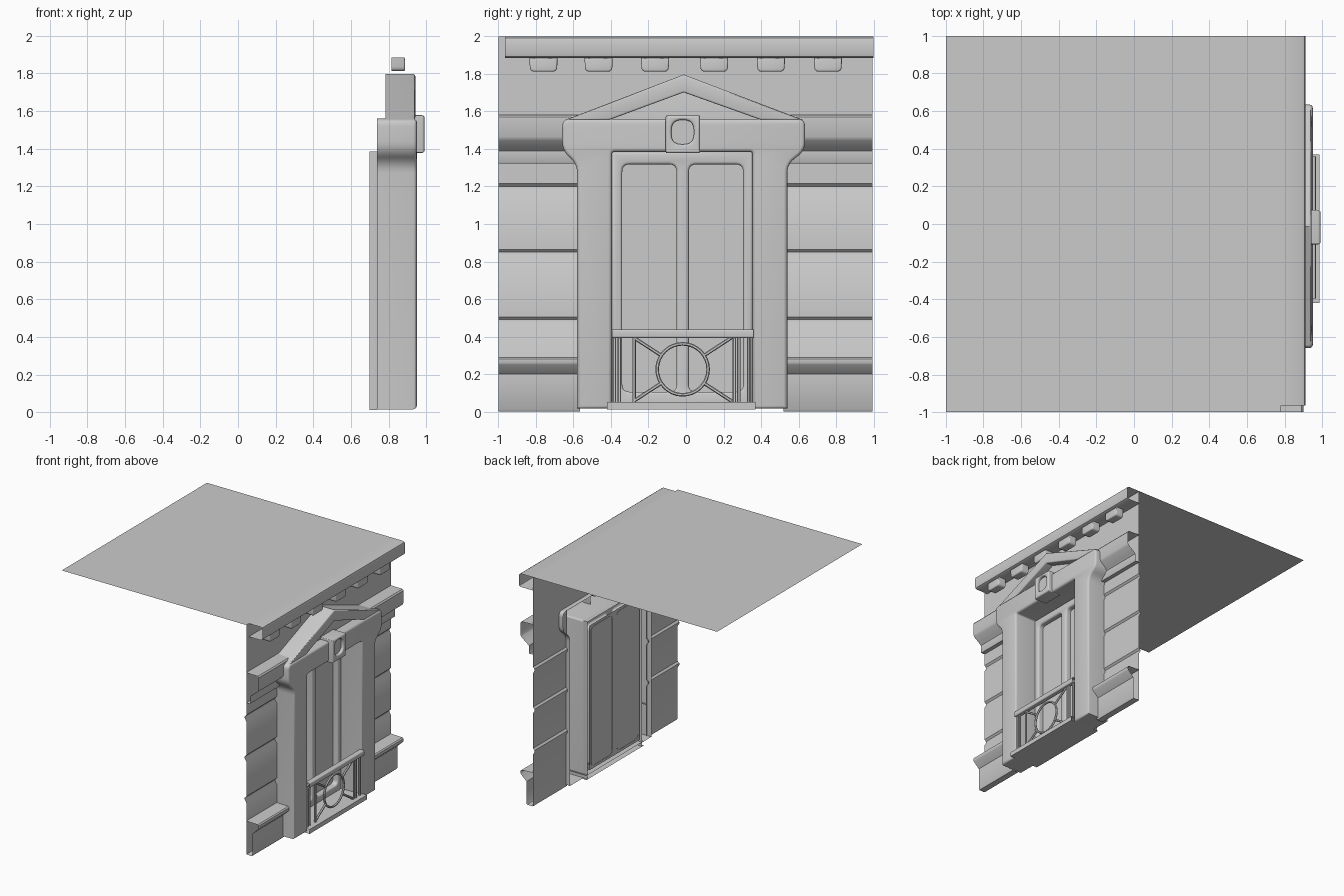
import bpy, bmesh, math
from mathutils import Matrix, Vector

if "Cube" in bpy.data.objects:
    bpy.data.objects.remove(bpy.data.objects["Cube"])

# local (x, y, z) -> world (y, z, x): outlines are drawn in the facade plane
FACADE = Matrix(((0, 0, 1, 0), (1, 0, 0, 0), (0, 1, 0, 0), (0, 0, 0, 1)))
MID = -0.018


def smooth(ob, angle=35):
    bpy.ops.object.select_all(action='DESELECT')
    ob.select_set(True)
    bpy.context.view_layer.objects.active = ob
    bpy.ops.object.shade_smooth_by_angle(angle=math.radians(angle))


def strip(name, spans, profile, closed=False):
    """Open-ended moulding: (x, z) profile swept along y over each span."""
    bm = bmesh.new()
    for y0, y1 in spans:
        a = [bm.verts.new((x, y0, z)) for x, z in profile]
        b = [bm.verts.new((x, y1, z)) for x, z in profile]
        n = len(profile)
        for i in range(n if closed else n - 1):
            j = (i + 1) % n
            bm.faces.new((a[i], b[i], b[j], a[j]))
    me = bpy.data.meshes.new(name)
    bm.to_mesh(me)
    bm.free()
    ob = bpy.data.objects.new(name, me)
    bpy.context.collection.objects.link(ob)
    smooth(ob)
    return ob


def rounded(pts, seg=5):
    """Polygon with a corner radius per point: (u, v, r)."""
    out = []
    for i, (u, v, r) in enumerate(pts):
        p = Vector((u, v))
        if r == 0:
            out.append(p)
            continue
        a = p + (Vector(pts[i - 1][:2]) - p).normalized() * r
        b = p + (Vector(pts[(i + 1) % len(pts)][:2]) - p).normalized() * r
        for k in range(seg + 1):
            t = k / seg
            out.append(a * (1 - t) ** 2 + p * 2 * t * (1 - t) + b * t * t)
    return out


def rect(y0, y1, z0, z1, r=0):
    return rounded([(y0, z0, r), (y1, z0, r), (y1, z1, r), (y0, z1, r)])


def curve_object(name, loops, dims, cyclic):
    cu = bpy.data.curves.new(name, 'CURVE')
    cu.dimensions = dims
    for pts, cyc in zip(loops, cyclic):
        sp = cu.splines.new('POLY')
        sp.points.add(len(pts) - 1)
        for q, p in zip(sp.points, pts):
            q.co = (p[0], p[1], 0, 1)
        sp.use_cyclic_u = cyc
    ob = bpy.data.objects.new(name, cu)
    bpy.context.collection.objects.link(ob)
    return ob


def to_mesh(ob, x):
    bpy.ops.object.select_all(action='DESELECT')
    ob.select_set(True)
    bpy.context.view_layer.objects.active = ob
    bpy.ops.object.convert(target='MESH')
    ob = bpy.context.view_layer.objects.active
    ob.data.transform(Matrix.Translation((x, 0, 0)) @ FACADE)
    return ob


def plate(name, loops, x0, x1, bevel=0.015):
    """Extruded outline with holes, bevelled at the front, open at the back."""
    ob = curve_object(name, loops, '2D', [True] * len(loops))
    cu = ob.data
    cu.fill_mode = 'BOTH'
    cu.extrude = (x1 - bevel - x0) / 2
    cu.bevel_depth, cu.bevel_resolution, cu.offset = bevel, 2, -bevel
    ob = to_mesh(ob, (x0 + x1 - bevel) / 2)
    bm = bmesh.new()
    bm.from_mesh(ob.data)
    bmesh.ops.remove_doubles(bm, verts=bm.verts, dist=1e-5)
    bmesh.ops.delete(bm, geom=[v for v in bm.verts if v.co.x < x0 - 1e-4], context='VERTS')
    bm.to_mesh(ob.data)
    bm.free()
    smooth(ob)
    return ob


# roof slab and rear wall with shallow horizontal grooves
strip("roof", [(-1, 1)], [(0.78, 2), (-1, 2)])
wall = [(0.78, 0)]
for z in (0.45, 0.81, 1.16):
    wall += [(0.78, z), (0.765, z + 0.025), (0.765, z + 0.04), (0.78, z + 0.055)]
wall.append((0.78, 1.58))
strip("wall_sides", [(-1, -0.57), (0.525, 0.995)], wall)
strip("wall_top", [(-1, 0.995)], [(0.78, 1.56), (0.78, 2)])

# horizontal mouldings
strip("cornice", [(-0.965, 1)],
      [(0.78, 1.885), (0.895, 1.885), (0.908, 1.892), (0.912, 1.905),
       (0.912, 1.975), (0.907, 1.993), (0.893, 2), (0.78, 2)])
sides = [(-1, -0.565), (0.52, 0.995)]
strip("belt_course", sides,
      [(0.78, 1.322), (0.815, 1.322), (0.82, 1.33), (0.82, 1.39), (0.835, 1.405), (0.89, 1.445),
       (0.90, 1.465), (0.90, 1.57), (0.89, 1.582), (0.78, 1.585)])
strip("plinth", sides,
      [(0.78, 0), (0.835, 0), (0.842, 0.01), (0.842, 0.2), (0.895, 0.25),
       (0.90, 0.26), (0.90, 0.28), (0.89, 0.288), (0.78, 0.292)])

# blocks under the cornice
for y in (-0.76, -0.466, -0.165, 0.15, 0.453, 0.757):
    block = rounded([(y - 0.075, 1.886, 0), (y - 0.072, 1.812, 0.025),
                     (y + 0.072, 1.812, 0.025), (y + 0.075, 1.886, 0)])
    plate("cornice_block", [block], 0.815, 0.888, 0.01)

# window surround with ears
L, R = -0.58, 0.54
surround = rounded([
    (L, 0.015, 0), (L, 1.32, 0.05), (L - 0.08, 1.39, 0.05), (L - 0.08, 1.56, 0.04),
    (R + 0.095, 1.56, 0.04), (R + 0.095, 1.39, 0.05), (R, 1.32, 0.05), (R, 0.015, 0),
    (0.355, 0.015, 0), (0.355, 1.385, 0.015), (-0.395, 1.385, 0.015), (-0.395, 0.015, 0)])
plate("window_surround", [surround], 0.74, 0.95, 0.018)

# sash with two rounded openings, and glass behind
plate("window_sash", [rect(-0.395, 0.355, 0.012, 1.385),
                      rect(-0.34, -0.05, 0.105, 1.318, 0.04),
                      rect(0.015, 0.305, 0.105, 1.318, 0.04)], 0.70, 0.75, 0.015)
strip("window_glass", [(-0.36, 0.325)], [(0.703, 0.08), (0.703, 1.34)])

# pediment: raking chevron and recessed infill
plate("pediment", [[(-0.645, 1.555), (-0.012, 1.797), (0.625, 1.555),
                    (0.40, 1.555), (-0.012, 1.702), (-0.41, 1.555)]], 0.785, 0.942, 0.01)
plate("pediment_infill", [[(-0.5, 1.555), (-0.012, 1.74), (0.5, 1.555)]], 0.80, 0.87, 0.001)

# keystone with a rounded hollow
plate("keystone", [rect(-0.108, 0.075, 1.378, 1.578, 0.008),
                   rect(MID - 0.06, MID + 0.06, 1.425, 1.555, 0.055)], 0.87, 0.99, 0.012)
strip("keystone_hollow", [(-0.09, 0.06)], [(0.965, 1.41), (0.965, 1.565)])

# balcony floor and rail
strip("balcony_floor", [(-0.42, 0.37)],
      [(0.70, 0.012), (0.985, 0.012), (0.985, 0.05), (0.70, 0.05)])
rail = [(p.x, p.y) for p in rect(0.918, 0.966, 0.392, 0.437, 0.012)]
strip("balcony_rail", [(-0.395, 0.36)], rail, True)

# railing: uprights, diagonals and centre ring
C = Vector((MID, 0.225))
bars = [[(y, 0.04), (y, 0.4)] for y in (-0.382, -0.355, -0.277, 0.258, 0.282, 0.335)]
for sy in (-1, 1):
    for sz in (-1, 1):
        end = C + Vector((sy * 0.262, sz * 0.17))
        bars.append([end, C + (end - C).normalized() * 0.137])
ring = [C + 0.136 * Vector((math.cos(a), math.sin(a)))
        for a in (2 * math.pi * k / 32 for k in range(32))]
ob = curve_object("balcony_bars", bars + [ring], '3D', [False] * len(bars) + [True])
ob.data.bevel_depth, ob.data.bevel_resolution = 0.0095, 1
smooth(to_mesh(ob, 0.938), 50)
